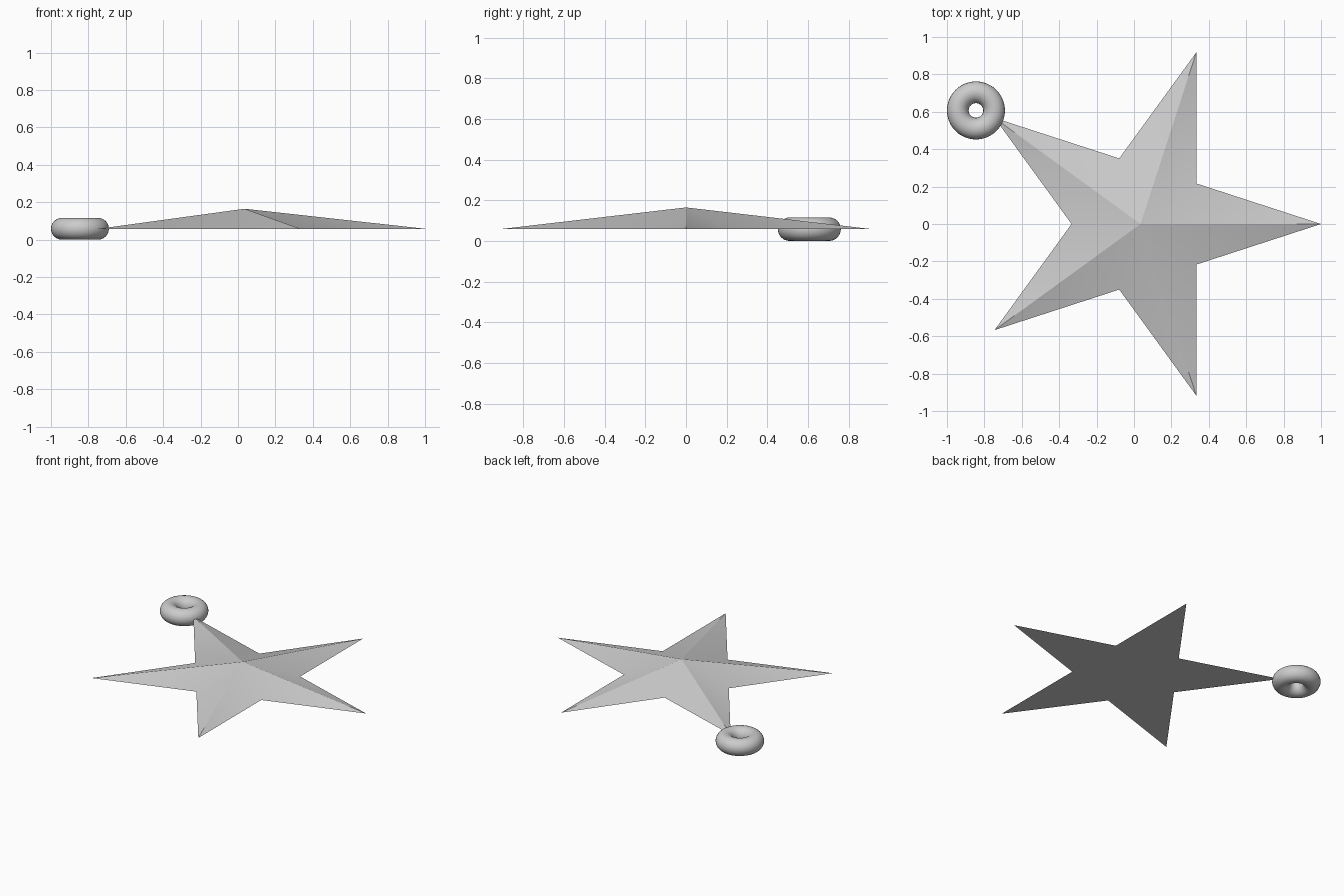
import bpy
import bmesh
from math import sin, cos, pi, radians

cube = bpy.data.objects.get("Cube")
if cube:
    bpy.data.objects.remove(cube, do_unlink=True)

grey = bpy.data.materials.new("plain grey")
grey.use_nodes = True
colour = (0.6, 0.6, 0.6, 1)
grey.diffuse_color = colour
grey.node_tree.nodes["Principled BSDF"].inputs["Base Color"].default_value = colour

BASE_Z = 0.058
CENTRE_X = 0.035
TIP_RADIUS = 0.965
NOTCH_RADIUS = TIP_RADIUS * 0.382
PEAK = 0.107


def finish(obj):
    obj.data.materials.append(grey)
    bpy.ops.object.select_all(action="DESELECT")
    obj.select_set(True)
    bpy.context.view_layer.objects.active = obj
    bpy.ops.object.shade_smooth_by_angle(angle=radians(30))


# Five-pointed star: flat underside, facets rising to a central peak
bm = bmesh.new()
rim = []
for i in range(10):
    r = NOTCH_RADIUS if i % 2 else TIP_RADIUS
    a = i * pi / 5
    rim.append(bm.verts.new((r * cos(a), r * sin(a), 0)))
peak = bm.verts.new((0, 0, PEAK))
for i, v in enumerate(rim):
    bm.faces.new((v, rim[(i + 1) % 10], peak))
bm.faces.new(rim[::-1])
mesh = bpy.data.meshes.new("star")
bm.to_mesh(mesh)
bm.free()
star = bpy.data.objects.new("star", mesh)
star.location = (CENTRE_X, 0, BASE_Z)
bpy.context.collection.objects.link(star)
finish(star)

# Hanging ring at the back right tip
bpy.ops.mesh.primitive_torus_add(
    major_segments=48, minor_segments=24, major_radius=0.097,
    minor_radius=BASE_Z, location=(-0.845, 0.607, BASE_Z))
ring = bpy.context.object
ring.name = "hanging_ring"
finish(ring)
